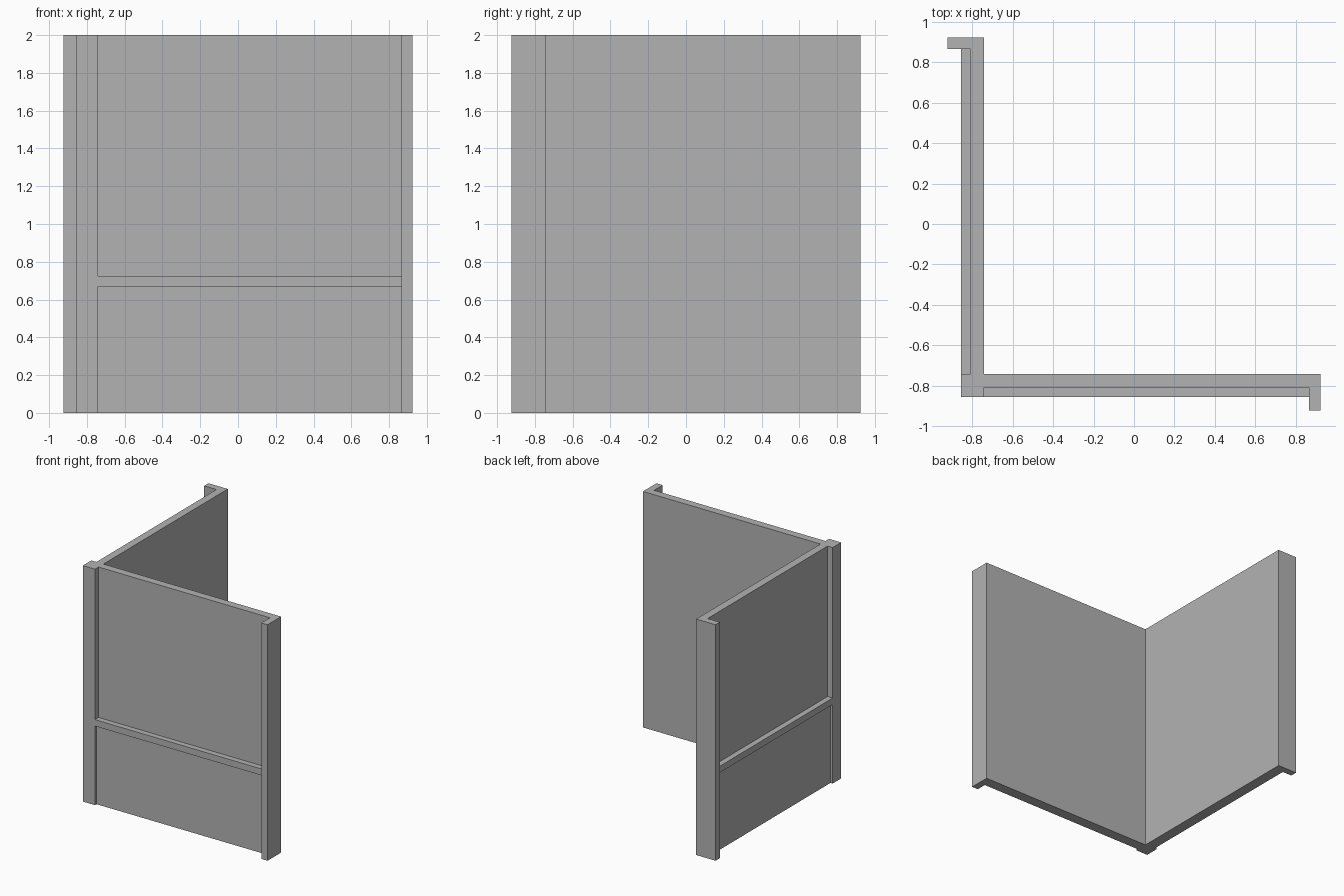
import bpy

cube = bpy.data.objects.get("Cube")
if cube:
    bpy.data.objects.remove(cube, do_unlink=True)

grey = bpy.data.materials.new("plain grey")
grey.use_nodes = True
colour = (0.45, 0.45, 0.45, 1)
grey.diffuse_color = colour
grey.node_tree.nodes["Principled BSDF"].inputs["Base Color"].default_value = colour


def box(name, x, y, z):
    """Box from three (low, high) ranges."""
    bpy.ops.mesh.primitive_cube_add(size=1)
    ob = bpy.context.object
    ob.name = name
    for v in ob.data.vertices:
        v.co = [r[0] if c < 0 else r[1] for c, r in zip(v.co, (x, y, z))]
    ob.data.materials.append(grey)


def both_walls(name, along, across, z):
    """One part on the front wall and its diagonal twin on the side wall."""
    box("front_" + name, along, across, z)
    box("side_" + name, across, along, z)


INNER, FACE, OUTER = -0.742, -0.808, -0.856   # wall depths
END, TIP = 0.865, 0.923                       # far post
LOW, HIGH, TOP = 0.67, 0.725, 2.0             # rail and wall heights
span = (INNER, END)

# Shared corner post
box("corner_post", (OUTER, INNER), (OUTER, INNER), (0, TOP))

# Wall sheets, lower panels, rails and end posts
both_walls("wall_sheet", span, (FACE, INNER), (0, TOP))
both_walls("lower_panel", span, (-0.835, FACE), (0, LOW))
both_walls("chair_rail", span, (OUTER, FACE), (LOW, HIGH))
both_walls("end_post", (END, TIP), (-TIP, INNER), (0, TOP))
